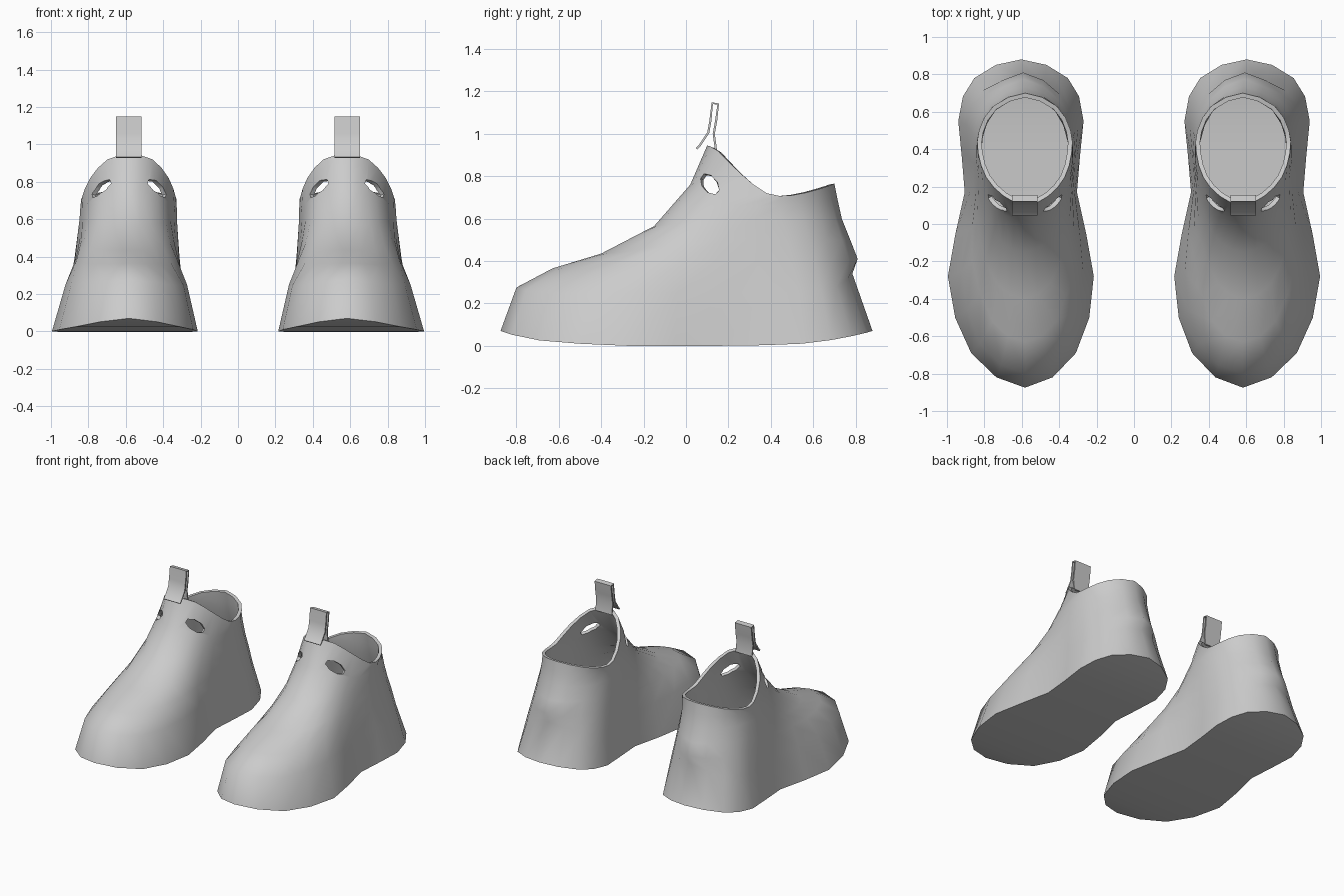
import bpy, bmesh, math
from mathutils import Matrix, Vector

cube = bpy.data.objects.get("Cube")
if cube:
    bpy.data.objects.remove(cube, do_unlink=True)

grey = bpy.data.materials.new("light_grey")
grey.use_nodes = True
COLOUR = (0.6, 0.6, 0.6, 1)
grey.diffuse_color = COLOUR
grey.node_tree.nodes["Principled BSDF"].inputs["Base Color"].default_value = COLOUR

TOP_X = 0.583  # centre line of the collar

# Half rings from toe centre to heel centre: half width, y, z
sole = [(0, -.875, .07), (.28, -.69, .025), (.39, -.28, 0), (.3, .17, 0),
        (.335, .55, .01), (.25, .78, .045), (0, .88, .07)]
toe_cap = [(0, -.8, .275), (.24, -.64, .25), (.325, -.25, .25), (.28, .17, .25),
           (.3, .53, .25), (.22, .71, .28), (0, .785, .34)]
toe_top = [(0, -.63, .365), (.17, -.52, .36), (.27, -.2, .38), (.265, .15, .4),
           (.28, .5, .4), (.2, .69, .4), (0, .81, .41)]
vamp = [(0, -.4, .435), (.14, -.32, .44), (.23, -.1, .47), (.255, .17, .5),
        (.27, .48, .5), (.19, .66, .5), (0, .775, .5)]
instep = [(0, -.15, .565), (.12, -.1, .57), (.2, .02, .585), (.245, .2, .6),
          (.26, .45, .6), (.18, .64, .6), (0, .735, .6)]
ankle = [(0, .02, .76), (.11, .05, .74), (.19, .12, .71), (.245, .25, .66),
         (.255, .44, .66), (.18, .62, .68), (0, .715, .69)]
collar = [(0, .1, .945), (.12, .15, .92), (.21, .25, .82), (.25, .38, .72),
          (.245, .5, .71), (.17, .63, .74), (0, .7, .765)]


def full_ring(half):
    """Mirror a half ring and round it with one smooth point per span."""
    pts = [Vector(p) for p in half]
    pts += [Vector((-p.x, p.y, p.z)) for p in pts[-2:0:-1]]
    n = len(pts)
    ring = []
    for i, p in enumerate(pts):
        before, after, far = pts[i - 1], pts[(i + 1) % n], pts[(i + 2) % n]
        ring += [p, (p + after) * 0.5625 - (before + far) * 0.0625]
    for p in ring:
        p = p  # the foot leans slightly inward at toe and collar
    return [Vector((p.x + .605 - .03 * p.z - .035 * max(0, -p.y - .3), p.y, p.z))
            for p in ring]


def new_object(name, bm):
    bmesh.ops.recalc_face_normals(bm, faces=bm.faces)
    mesh = bpy.data.meshes.new(name)
    bm.to_mesh(mesh)
    bm.free()
    obj = bpy.data.objects.new(name, mesh)
    bpy.context.collection.objects.link(obj)
    return obj


def bake(obj):
    """Replace the mesh with its modified result."""
    deps = bpy.context.evaluated_depsgraph_get()
    mesh = bpy.data.meshes.new_from_object(obj.evaluated_get(deps))
    obj.modifiers.clear()
    obj.data = mesh


def finish(obj, angle):
    obj.data.materials.clear()
    obj.data.materials.append(grey)
    bpy.ops.object.select_all(action='DESELECT')
    obj.select_set(True)
    bpy.context.view_layer.objects.active = obj
    bpy.ops.object.shade_smooth_by_angle(angle=math.radians(angle))


def mirrored(obj, name):
    """Make the opposite foot's part."""
    mesh = obj.data.copy()
    mesh.transform(Matrix.Scale(-1, 4, (1, 0, 0)))
    mesh.flip_normals()
    copy = bpy.data.objects.new(name, mesh)
    bpy.context.collection.objects.link(copy)
    return copy


def solidify(obj, thickness, offset):
    mod = obj.modifiers.new("thickness", 'SOLIDIFY')
    mod.thickness = thickness
    mod.offset = offset


# Shoe shell: lofted rings and a closed sole
bm = bmesh.new()
rings = [[bm.verts.new(p) for p in full_ring(h)]
         for h in (sole, toe_cap, toe_top, vamp, instep, ankle, collar)]
count = len(rings[0])
for low, high in zip(rings, rings[1:]):
    for i in range(count):
        j = (i + 1) % count
        bm.faces.new((low[i], low[j], high[j], high[i]))
for i in range(count // 2):
    strip = (i, i + 1, count - i - 1, (count - i) % count)
    bm.faces.new([rings[0][k] for k in dict.fromkeys(strip)])
shoe = new_object("left_shoe", bm)
solidify(shoe, 0.024, -1)

# Slanted eyelet slots on both sides of the collar front
bm = bmesh.new()
along = Vector((.075, .09, -.09)).normalized()
out = along.cross(Vector((.015, .115, .145))).normalized()
up = out.cross(along)
place = Matrix((along * .075, up * .036, out)).transposed().to_4x4()
place.translation = (.156, .108, .765)
for side in (1, -1):
    matrix = (Matrix.Translation((TOP_X, 0, 0)) @ Matrix.Diagonal((side, 1, 1, 1))
              @ place @ Matrix.Rotation(math.pi / 8, 4, 'Z'))
    bmesh.ops.create_cone(bm, cap_ends=True, segments=8, radius1=1, radius2=1,
                          depth=.16, matrix=matrix)
cutter = new_object("eyelet_cutter", bm)
cutter.hide_render = True
cut = shoe.modifiers.new("eyelets", 'BOOLEAN')
cut.operation = 'DIFFERENCE'
cut.solver = 'EXACT'
cut.object = cutter
bake(shoe)
bpy.data.objects.remove(cutter, do_unlink=True)

# Pull tab: a folded ribbon standing on the collar front
path = [(.05, .93), (.065, .945), (.105, 1.005), (.115, 1.06), (.124, 1.145),
        (.152, 1.14), (.142, 1.06), (.131, 1.0), (.142, .92)]
bm = bmesh.new()
rows = [[bm.verts.new((TOP_X + s * .068, y, z)) for s in (-1, 1)] for y, z in path]
for a, b in zip(rows, rows[1:]):
    bm.faces.new((a[0], a[1], b[1], b[0]))
tab = new_object("left_pull_tab", bm)
solidify(tab, 0.01, 0)
bake(tab)

for part, name, angle in ((shoe, "right_shoe", 50), (tab, "right_pull_tab", 35)):
    finish(part, angle)
    finish(mirrored(part, name), angle)
